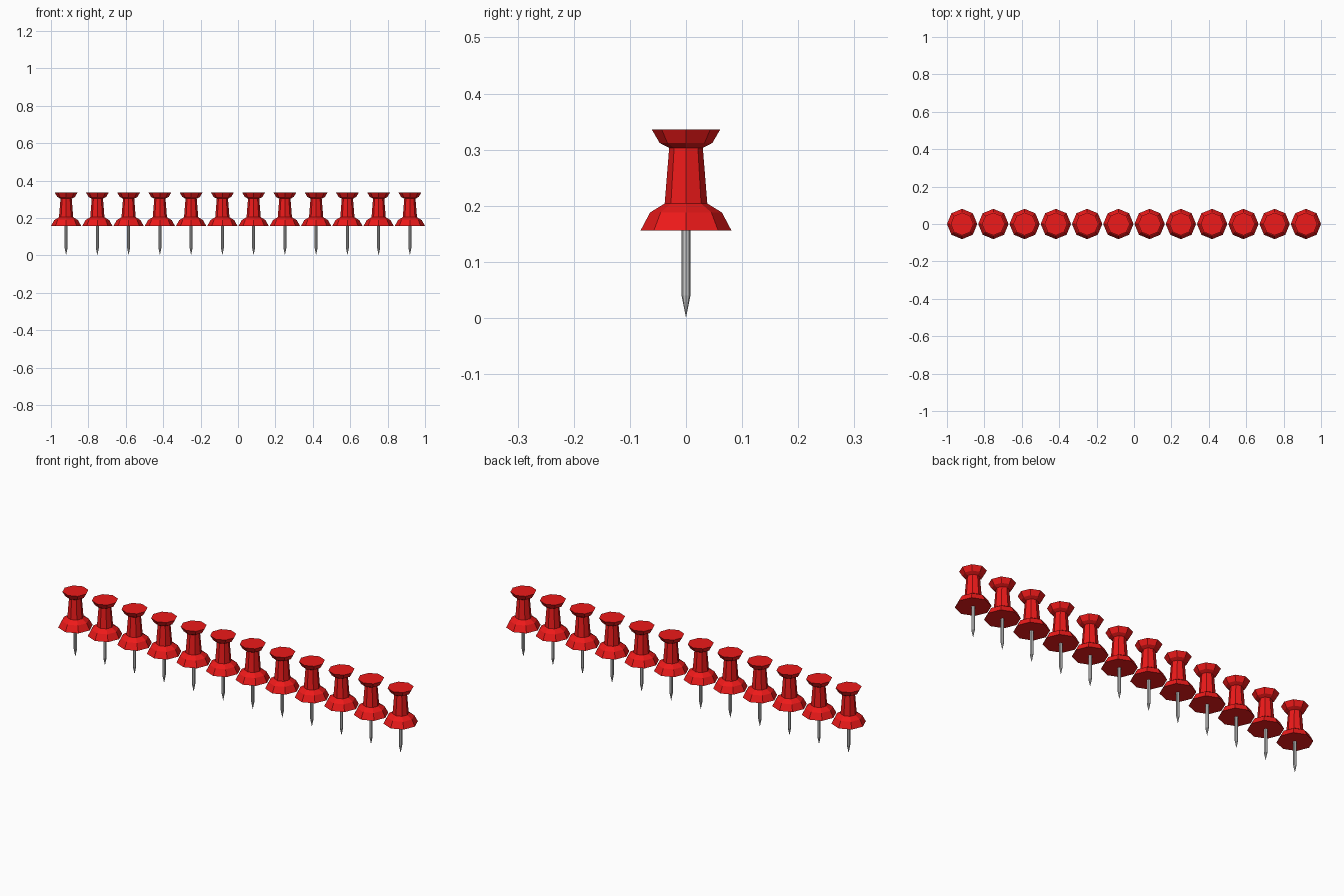
import bpy, bmesh, math

if "Cube" in bpy.data.objects:
    bpy.data.objects.remove(bpy.data.objects["Cube"])

COUNT = 12
BASE_R = 0.081

red = bpy.data.materials.new("red_plastic")
red.diffuse_color = (0.85, 0.01, 0.01, 1)
red.use_nodes = True
red.node_tree.nodes["Principled BSDF"].inputs["Base Color"].default_value = red.diffuse_color


def lathe(name, profile, sides):
    """Revolve (radius, z) points around z; radius 0 closes to a point."""
    bm = bmesh.new()
    rings = []
    for r, z in profile:
        if r == 0:
            rings.append([bm.verts.new((0, 0, z))] * sides)
        else:
            rings.append([bm.verts.new((r * math.cos(2 * math.pi * i / sides),
                                        r * math.sin(2 * math.pi * i / sides), z))
                          for i in range(sides)])
    for a, b in zip(rings, rings[1:]):
        for i in range(sides):
            j = (i + 1) % sides
            bm.faces.new(list(dict.fromkeys((a[i], a[j], b[j], b[i]))))
    # flat caps on open ends
    if profile[0][0] > 0:
        bm.faces.new(rings[0][::-1])
    if profile[-1][0] > 0:
        bm.faces.new(rings[-1])
    bmesh.ops.recalc_face_normals(bm, faces=bm.faces)
    mesh = bpy.data.meshes.new(name)
    bm.to_mesh(mesh)
    bm.free()
    return mesh


# Plastic handle: flange, tapered grip, flared head
handle = lathe("pin_handle", [(BASE_R, 0.156), (0.064, 0.188), (0.038, 0.204),
                              (0.030, 0.303), (0.047, 0.312), (0.061, 0.336)], 8)
handle.materials.append(red)

# Steel needle with pointed tip
needle = lathe("pin_needle", [(0, 0), (0.008, 0.04), (0.008, 0.157)], 8)

# Row of pins
span = 1 - BASE_R
for i in range(COUNT):
    x = -span + 2 * span * i / (COUNT - 1)
    for name, mesh in (("pin_handle", handle), ("pin_needle", needle)):
        ob = bpy.data.objects.new(f"{name}_{i + 1}", mesh)
        ob.location.x = x
        bpy.context.collection.objects.link(ob)
